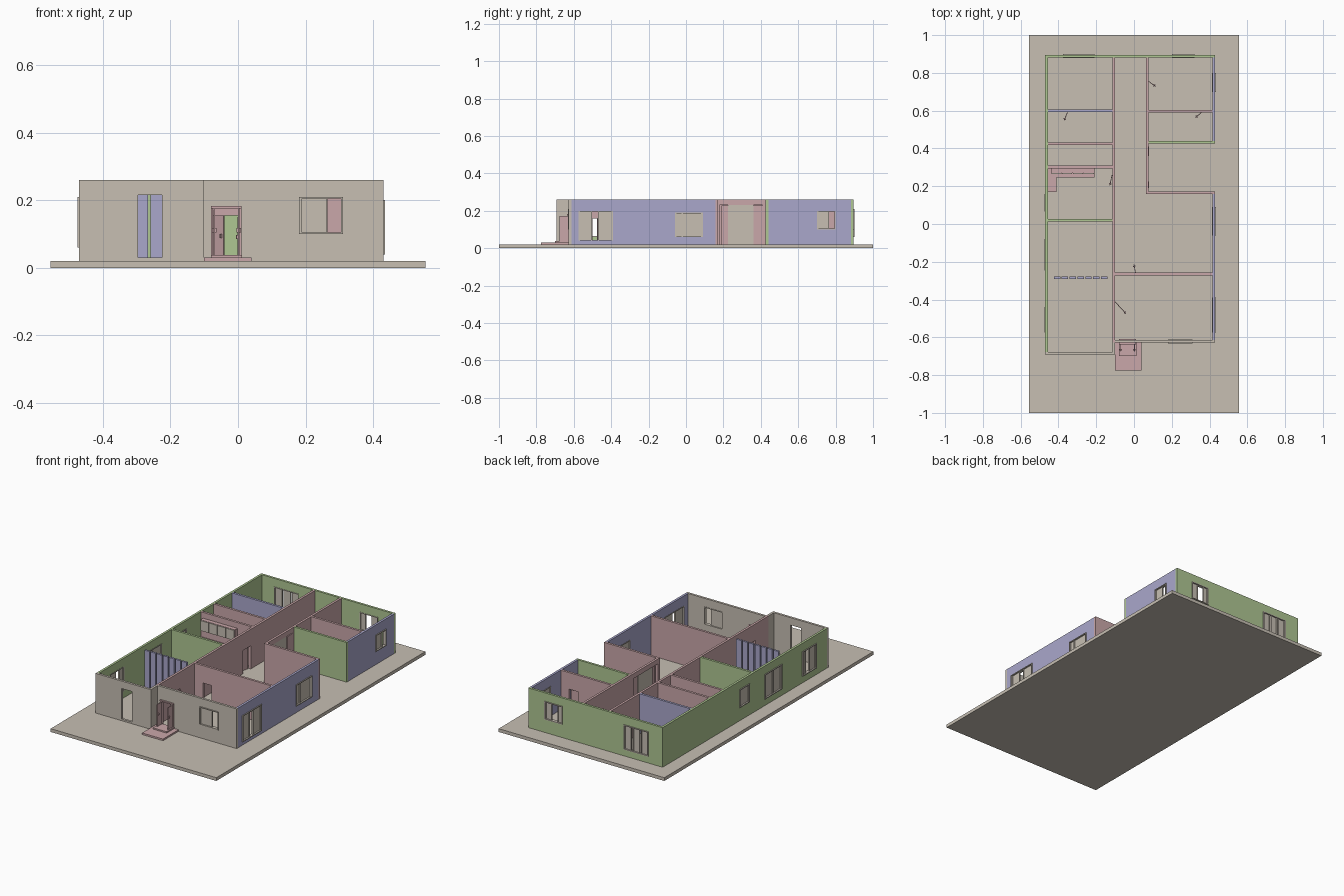
import bpy, bmesh, math
from mathutils import Matrix, Vector

if "Cube" in bpy.data.objects:
    bpy.data.objects.remove(bpy.data.objects["Cube"])


def mat(name, col):
    m = bpy.data.materials.new(name)
    m.diffuse_color = (*col, 1)
    m.use_nodes = True
    m.node_tree.nodes["Principled BSDF"].inputs["Base Color"].default_value = m.diffuse_color
    return m


BEIGE = mat("beige", (0.57, 0.52, 0.45))
GREEN = mat("green", (0.43, 0.57, 0.29))
BLUE = mat("lavender", (0.40, 0.39, 0.60))
PINK = mat("pink", (0.59, 0.39, 0.40))
Z0, Z1, T = 0.02, 0.26, 0.014


def finish(name, bm, m):
    me = bpy.data.meshes.new(name)
    bm.to_mesh(me)
    bm.free()
    me.materials.append(m)
    ob = bpy.data.objects.new(name, me)
    bpy.context.collection.objects.link(ob)
    return ob


def add_box(bm, x0, x1, y0, y1, z0, z1):
    mx = Matrix.Translation(((x0 + x1) / 2, (y0 + y1) / 2, (z0 + z1) / 2))
    mx = mx @ Matrix.Diagonal((x1 - x0, y1 - y0, z1 - z0, 1))
    bmesh.ops.create_cube(bm, size=1, matrix=mx)


def box(name, m, *dims):
    bm = bmesh.new()
    add_box(bm, *dims)
    return finish(name, bm, m)


def wall(name, axis, pos, a, b, m, holes=()):
    """Flat sheet with rectangular holes, thickened by a modifier."""
    us = sorted({a, b, *(h[0] for h in holes), *(h[1] for h in holes)})
    zs = sorted({Z0, Z1, *(h[2] for h in holes), *(h[3] for h in holes)})
    bm = bmesh.new()
    for u0, u1 in zip(us, us[1:]):
        for z0, z1 in zip(zs, zs[1:]):
            uc, zc = (u0 + u1) / 2, (z0 + z1) / 2
            if any(h[0] < uc < h[1] and h[2] < zc < h[3] for h in holes):
                continue
            pts = [(u0, z0), (u1, z0), (u1, z1), (u0, z1)]
            bm.faces.new([bm.verts.new((u, pos, z) if axis == 'x' else (pos, u, z))
                          for u, z in pts])
    bmesh.ops.remove_doubles(bm, verts=bm.verts, dist=1e-5)
    bmesh.ops.recalc_face_normals(bm, faces=bm.faces)
    ob = finish(name, bm, m)
    s = ob.modifiers.new("thickness", 'SOLIDIFY')
    s.thickness, s.offset = T, 0


def window(name, axis, pos, out, hole, panes):
    """Frame round a hole plus panes; out is the outward sign."""
    a, b, z0, z1 = hole
    w = 0.005
    bm = bmesh.new()

    def bar(u0, u1, v0, v1, d0, d1):
        p, q = sorted((pos + out * d0, pos + out * d1))
        if axis == 'x':
            add_box(bm, u0, u1, p, q, v0, v1)
        else:
            add_box(bm, p, q, u0, u1, v0, v1)
    for u in (a, b - w):
        bar(u, u + w, z0, z1, -0.009, 0.012)
    for v in (z0, z1 - w):
        bar(a + w, b - w, v, v + w, -0.009, 0.012)
    for p0, p1 in panes:
        bar(p0, p1, z0 + w, z1 - w, -0.002, 0.003)
        for u in (p0, p1 - 0.004):
            bar(u, u + 0.004, z0 + w, z1 - w, 0.003, 0.008)
    finish(name, bm, BEIGE)


def leaf(name, hinge, tip, z0, z1):
    """Open door leaf with a small handle near its tip."""
    h, t = Vector(hinge), Vector(tip)
    d = t - h
    bm = bmesh.new()
    add_box(bm, 0, d.length, -0.002, 0.002, z0, z1)
    zc = (z0 + z1) / 2
    add_box(bm, d.length - 0.012, d.length - 0.006, -0.007, 0.007, zc, zc + 0.012)
    bm.transform(Matrix.Translation((h.x, h.y, 0)) @
                 Matrix.Rotation(math.atan2(d.y, d.x), 4, 'Z'))
    finish(name, bm, PINK)


box("ground_slab", BEIGE, -0.555, 0.555, -1, 1, 0, Z0)

# openings: start, end, bottom, top
W_FRONT = (0.18, 0.31, 0.10, 0.21)
W_R1 = (-0.575, -0.39, 0.04, 0.20)
W_R2 = (-0.06, 0.09, 0.06, 0.19)
W_R3 = (0.70, 0.80, 0.10, 0.20)
W_B1 = (0.20, 0.32, 0.10, 0.21)
W_B2 = (-0.375, -0.21, 0.06, 0.21)
W_L1 = (0.065, 0.16, 0.10, 0.21)
W_L2 = (-0.245, -0.08, 0.06, 0.21)
W_L3 = (-0.575, -0.44, 0.06, 0.21)
D_HALL = (0.18, 0.41, Z0, 0.23)

# outer walls
wall("front_left_wall", 'x', -0.685, -0.47, -0.10, BEIGE, [(-0.295, -0.225, 0.03, 0.215)])
wall("front_right_wall", 'x', -0.62, -0.10, 0.43, BEIGE,
     [(-0.075, 0.005, Z0, 0.175), W_FRONT])
wall("front_return_wall", 'y', -0.107, -0.678, -0.627, BEIGE)
wall("left_wall", 'y', -0.463, -0.678, 0.881, GREEN, [W_L1, W_L2, W_L3])
wall("back_wall", 'x', 0.888, -0.47, 0.43, GREEN, [W_B1, W_B2])
wall("right_wall_front", 'y', 0.423, -0.613, 0.158, BLUE, [W_R1, W_R2])
wall("right_wall_back", 'y', 0.423, 0.440, 0.881, BLUE, [W_R3])
wall("recess_back_wall", 'x', 0.433, 0.077, 0.43, GREEN)
wall("recess_front_wall", 'x', 0.165, 0.077, 0.43, PINK)

# inner walls
wall("corridor_left_wall", 'y', -0.107, -0.627, 0.881, PINK,
     [(-0.50, -0.41, Z0, 0.16), (0.19, 0.265, Z0, 0.16)])
wall("corridor_right_wall", 'y', 0.07, 0.158, 0.881, PINK,
     [D_HALL, (0.70, 0.76, Z0, 0.16)])
wall("hall_wall", 'x', -0.265, -0.10, 0.416, PINK, [(-0.045, 0.012, Z0, 0.155)])
wall("back_right_room_wall", 'x', 0.597, 0.077, 0.416, PINK, [(0.30, 0.36, Z0, 0.16)])
wall("back_left_room_wall", 'x', 0.60, -0.456, -0.114, BLUE, [(-0.405, -0.35, Z0, 0.16)])
wall("bath_wall", 'x', 0.425, -0.456, -0.114, PINK)
wall("kitchen_wall", 'x', 0.302, -0.456, -0.114, PINK)
wall("living_wall", 'x', 0.02, -0.456, -0.114, GREEN)

# windows
window("front_window", 'x', -0.62, -1, W_FRONT, [(0.185, 0.265)])
window("right_window_1", 'y', 0.423, 1, W_R1, [(-0.57, -0.503), (-0.47, -0.395)])
window("right_window_2", 'y', 0.423, 1, W_R2, [(-0.055, -0.02), (-0.02, 0.085)])
window("right_window_3", 'y', 0.423, 1, W_R3, [(0.705, 0.765)])
window("back_window_1", 'x', 0.888, 1, W_B1, [(0.205, 0.235), (0.275, 0.315)])
window("back_window_2", 'x', 0.888, 1, W_B2,
       [(-0.37, -0.325), (-0.315, -0.27), (-0.26, -0.215)])
window("left_window_1", 'y', -0.463, -1, W_L1, [(0.07, 0.155)])
window("left_window_2", 'y', -0.463, -1, W_L2,
       [(-0.24, -0.165), (-0.16, -0.085)])
window("left_window_3", 'y', -0.463, -1, W_L3, [(-0.57, -0.51), (-0.475, -0.445)])

# sliding glass door to the recess
box("recess_glass", BEIGE, 0.068, 0.073, 0.225, 0.36, Z0, 0.23)
for i, (a, b) in enumerate([(0.19, 0.225), (0.36, 0.41)]):
    box("recess_door_%d" % (i + 1), PINK, 0.073, 0.08, a, b, Z0, 0.228)

# entrance: steps, frame, lintel and double doors
box("lower_step", PINK, -0.10, 0.04, -0.775, -0.627, Z0, 0.03)
box("upper_step", PINK, -0.08, 0.012, -0.70, -0.627, 0.03, 0.038)
box("door_lintel", PINK, -0.08, 0.01, -0.637, -0.608, 0.175, 0.182)
for i, x in enumerate((-0.08, 0.004)):
    box("door_jamb_%d" % (i + 1), PINK, x, x + 0.006, -0.632, -0.608, 0.03, 0.175)
leaf("entrance_door_left", (-0.07, -0.63), (-0.07, -0.675), 0.038, 0.172)
leaf("entrance_door_right", (0.002, -0.63), (0.002, -0.675), 0.038, 0.172)

# inner door leaves, standing open
leaf("entry_room_door", (-0.10, -0.412), (-0.042, -0.475), Z0, 0.155)
leaf("hall_door", (0.008, -0.258), (0.0, -0.215), Z0, 0.15)
leaf("kitchen_door", (-0.116, 0.26), (-0.128, 0.205), Z0, 0.155)
leaf("back_left_door", (-0.352, 0.592), (-0.37, 0.548), Z0, 0.155)
leaf("back_right_door", (0.078, 0.755), (0.115, 0.728), Z0, 0.155)
leaf("right_room_door", (0.357, 0.59), (0.325, 0.563), Z0, 0.155)

# row of divider posts in the living room
for i in range(7):
    x = -0.424 + i * 0.0415
    box("divider_post_%d" % (i + 1), BLUE, x, x + 0.034, -0.291, -0.279, Z0, Z1)

# kitchen counters and hanging cupboards
box("counter_long", PINK, -0.456, -0.21, 0.245, 0.295, Z0, 0.11)
box("counter_short", PINK, -0.456, -0.41, 0.17, 0.245, Z0, 0.11)
box("cupboard_body", PINK, -0.44, -0.21, 0.27, 0.295, 0.16, 0.225)
for i in range(4):
    x = -0.438 + i * 0.057
    box("cupboard_front_%d" % (i + 1), BEIGE, x, x + 0.054, 0.265, 0.27, 0.162, 0.223)
